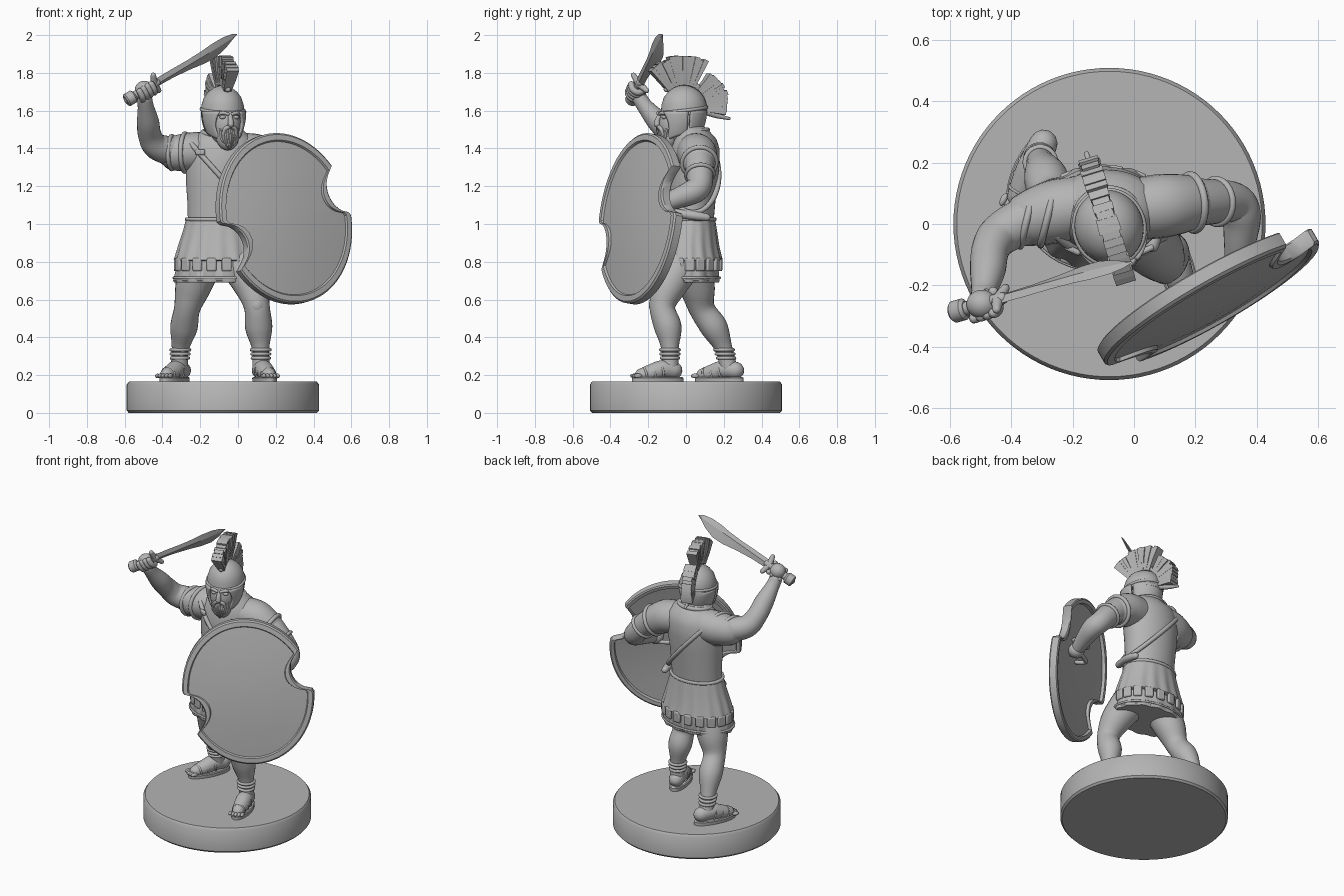
import bpy, math, random
from math import sin, cos, pi, radians
from mathutils import Vector as V, Matrix

random.seed(3)
if "Cube" in bpy.data.objects:
    bpy.data.objects.remove(bpy.data.objects["Cube"])

grey = bpy.data.materials.new("plain grey")
grey.use_nodes = True
colour = (0.46, 0.46, 0.46, 1)
grey.diffuse_color = colour
grey.node_tree.nodes["Principled BSDF"].inputs["Base Color"].default_value = colour


def finish(ob, name, angle=40):
    ob.name = name
    ob.data.materials.clear()
    ob.data.materials.append(grey)
    ob.data.shade_smooth()
    ob.data.set_sharp_from_angle(angle=radians(angle))
    return ob


def mesh(name, verts, faces, angle=40):
    me = bpy.data.meshes.new(name)
    me.from_pydata([tuple(v) for v in verts], [], faces)
    ob = bpy.data.objects.new(name, me)
    bpy.context.collection.objects.link(ob)
    return finish(ob, name, angle)


def bridge(name, rings, angle=40):
    """Closed skin through equal rings of points, capped at both ends."""
    n, m = len(rings[0]), len(rings)
    faces = [(i * n + j, i * n + (j + 1) % n, (i + 1) * n + (j + 1) % n, (i + 1) * n + j)
             for i in range(m - 1) for j in range(n)]
    faces += [tuple(reversed(range(n))), tuple(range((m - 1) * n, m * n))]
    return mesh(name, [p for r in rings for p in r], faces, angle)


def loft(name, rows, n=64, pleats=0, depth=0.0):
    """Stack of level ellipses: z, centre x, centre y, radius x, radius y."""
    rings = []
    for k, (z, cx, cy, rx, ry) in enumerate(rows):
        d = depth * k / (len(rows) - 1)
        rings.append([V((cx + (rx + d * cos(pleats * t)) * cos(t), cy + (ry + d * cos(pleats * t)) * sin(t), z))
                      for t in [2 * pi * j / n for j in range(n)]])
    return bridge(name, rings)


def limb(name, stations, n=24, steps=6):
    """Rounded tube through stations of x, y, z, radius."""
    s = [V(p) for p in stations]
    s = [s[0]] + s + [s[-1]]
    path = []
    for a, b, c, d in zip(s, s[1:], s[2:], s[3:]):
        for k in range(steps):
            t = k / steps
            path.append(0.5 * (2 * b + (c - a) * t + (2 * a - 5 * b + 4 * c - d) * t * t
                               + (3 * b - a - 3 * c + d) * t ** 3))
    path.append(s[-1])
    pts, rad = [p.to_3d() for p in path], [p[3] for p in path]
    rings, side, prev = [], None, None
    for i, p in enumerate(pts):
        tan = (pts[min(i + 1, len(pts) - 1)] - pts[max(i - 1, 0)]).normalized()
        side = tan.orthogonal().normalized() if side is None else prev.rotation_difference(tan) @ side
        prev = tan
        up = tan.cross(side)
        ends = [(0, 1)]
        if i == 0:
            ends = [(-sin(a), cos(a)) for a in (1.45, 1.0, 0.5, 0)]
        elif i == len(pts) - 1:
            ends = [(sin(a), cos(a)) for a in (0, 0.5, 1.0, 1.45)]
        for off, sc in ends:
            rings.append([p + tan * off * rad[i] + (side * cos(t) + up * sin(t)) * rad[i] * sc
                          for t in [2 * pi * j / n for j in range(n)]])
    return bridge(name, rings)


def ball(name, at, size, turn=0):
    bpy.ops.mesh.primitive_uv_sphere_add(segments=32, ring_count=20, location=at, rotation=(0, 0, turn))
    bpy.context.object.scale = size
    return finish(bpy.context.object, name)


def band(name, at, axis, major, minor, squash=1.0):
    bpy.ops.mesh.primitive_torus_add(major_segments=40, minor_segments=10, major_radius=major, minor_radius=minor,
                                     location=at, rotation=V(axis).to_track_quat('Z', 'Y').to_euler())
    bpy.context.object.scale = (1, squash, 1)
    return finish(bpy.context.object, name)


def block(name, at, size, turn):
    bpy.ops.mesh.primitive_cube_add(size=1, location=at, rotation=(0, 0, turn))
    ob = bpy.context.object
    ob.scale = size
    bpy.ops.object.transform_apply(location=False, rotation=False, scale=True)
    mod = ob.modifiers.new("bevel", 'BEVEL')
    mod.width, mod.segments = .008, 2
    return finish(ob, name)


def plate(name, surface, nu, nv, thick):
    verts = [surface(i / nu, j / nv) for i in range(nu + 1) for j in range(nv + 1)]
    w = nv + 1
    faces = [(i * w + j, i * w + j + 1, (i + 1) * w + j + 1, (i + 1) * w + j) for i in range(nu) for j in range(nv)]
    mod = mesh(name, verts, faces).modifiers.new("thickness", 'SOLIDIFY')
    mod.thickness, mod.offset = thick, 0


# Round stand
loft("stand", [(0, -.08, 0, .498, .498), (.012, -.08, 0, .509, .509), (.15, -.08, 0, .509, .509),
               (.165, -.08, 0, .498, .498)], 96)

# Torso, skirt and belt
loft("torso", [(.98, -.1, .025, .165, .118), (1.1, -.1, .03, .167, .124), (1.22, -.1, .035, .175, .132),
               (1.32, -.095, .04, .183, .138), (1.4, -.09, .045, .185, .132), (1.45, -.085, .045, .165, .116),
               (1.49, -.08, .035, .115, .09), (1.53, -.08, .01, .07, .07)])
loft("under_skirt", [(.98, -.1, .02, .165, .12), (.85, -.1, .02, .205, .145), (.7, -.1, .012, .24, .166),
                     (.69, -.1, .012, .234, .16)], 112, 14, .005)
loft("over_skirt", [(1.03, -.1, .025, .174, .128), (.97, -.1, .025, .188, .137), (.88, -.1, .02, .216, .154),
                    (.81, -.1, .02, .236, .17), (.805, -.1, .02, .226, .16)], 160, 16, .006)
band("belt", (-.1, .026, 1.025), (0, 0, 1), .17, .011, .75)
band("skirt_hem", (-.1, .013, .715), (0, 0, 1), .24, .007, .695)
for k in range(18):
    t = 2 * pi * k / 18
    block("skirt_tab", (-.1 + .23 * cos(t), .02 + .163 * sin(t), .785), (.02, .052, .07),
          math.atan2(sin(t) / .165, cos(t) / .232))
strap = [(-.1 + .18 * cos(t), .037 + .137 * sin(t), 1.26 - .2 * cos(t), .014) for t in [2 * pi * k / 32 for k in range(33)]]
limb("shoulder_strap", strap, 10, 2)
limb("scabbard", [(.06, -.07, 1.06, .022), (.085, .04, 1.045, .024), (.08, .11, 1.035, .02)])
band("collar", (-.085, .025, 1.485), (0, -.15, 1), .1, .014, .9)
for x in (-.2, .04):
    block("chest_clasp", (x, -.085, 1.38), (.055, .02, .03), radians(-25 if x < -.1 else 25))

# Legs and sandals: hip, knee, calf, ankle, and the foot's heel and toe
legs = {
    "right": [(-.2, .03, .78, .11), (-.24, .06, .66, .094), (-.27, .085, .55, .069), (-.287, .15, .45, .072),
              (-.305, .2, .34, .046), (-.31, .225, .24, .046)],
    "left": [(.02, -.03, .78, .11), (.072, -.09, .67, .092), (.1, -.125, .56, .068), (.11, -.095, .45, .072),
             (.12, -.085, .34, .046), (.122, -.085, .24, .046)]}
feet = {"right": ((-.295, .262), (-.378, .09)), "left": ((.118, -.065), (.165, -.235))}
for side, points in legs.items():
    limb(side + "_leg", points)
    ball(side + "_kneecap", V(points[2][:3]) + V((0, -.035, .01)), (.042, .036, .05))
    h, t = [V((*p, 0)) for p in feet[side]]
    d = (t - h).normalized()
    turn = math.atan2(d.y, d.x)
    limb(side + "_foot", [(*(h.xy), .225, .046), (*(h.lerp(t, .35).xy), .23, .049),
                          (*(h.lerp(t, .7).xy), .212, .046), (*(t.xy), .2, .036)])
    mid = h.lerp(t, .5)
    sole = loft(side + "_sole", [(.16, 0, 0, .14, .055), (.185, 0, 0, .14, .057), (.19, 0, 0, .134, .052)])
    sole.location, sole.rotation_euler = (mid.x, mid.y, 0), (0, 0, turn)
    for k in range(3):
        p = h.lerp(t, .4 + .25 * k)
        band(side + "_sandal_strap", (p.x, p.y, .222 - .011 * k), d + V((0, 0, -.2)), .047 - .004 * k, .006)
    for k in range(5):
        off = d.cross(V((0, 0, 1))) * (k - 2) * .019
        ball(side + "_toe", t + off + d * (.038 - .004 * abs(k - 2)) + V((0, 0, .196)), (.022, .011, .012), turn)
    for k, z in enumerate((.29, .312, .334)):
        p = V(points[5][:3]).lerp(V(points[4][:3]), (z - .24) / .1)
        band(side + "_ankle_wrap", p, (0, 0, 1), .045 + .002 * k, .009)

# Raised right arm
limb("right_arm", [(-.2, .05, 1.39, .09), (-.33, .02, 1.385, .08), (-.43, -.03, 1.41, .07), (-.467, -.08, 1.47, .062),
                   (-.477, -.15, 1.545, .058), (-.488, -.215, 1.62, .043), (-.495, -.245, 1.665, .04)])
limb("right_sleeve", [(-.18, .055, 1.385, .102), (-.26, .04, 1.38, .104), (-.33, .02, 1.375, .094)])
for k in range(2):
    band("right_sleeve_rim", (-.35 + .07 * k, .012 + .018 * k, 1.378), (1, -.25, 0), .087 + .014 * k, .012)

# Left arm bent behind the shield
limb("left_arm", [(.03, .05, 1.38, .09), (.14, .068, 1.36, .085), (.24, .072, 1.29, .075), (.325, .07, 1.2, .066),
                  (.35, .025, 1.165, .064), (.345, -.06, 1.13, .052), (.335, -.13, 1.1, .04)])
limb("left_sleeve", [(.02, .05, 1.38, .102), (.1, .06, 1.37, .104), (.17, .068, 1.335, .094)])
band("left_sleeve_rim", (.19, .07, 1.325), (1, .1, -.5), .09, .013)
band("left_arm_band", (.27, .073, 1.262), (1, .1, -1), .073, .011)
ball("left_hand", (.33, -.15, 1.095), (.05, .048, .048))

# Sword, its own axis running from pommel to tip
P, T = V((-.58, -.285, 1.66)), V((-.01, -.125, 2.0))
d = (T - P).normalized()
w = V((0, -.5, .8))
w = (w - d * w.dot(d)).normalized()
f = d.cross(w)
blade = [(.18, .026, .026, .013), (.28, .026, .03, .013), (.38, .024, .042, .013), (.47, .027, .058, .013),
         (.54, .034, .06, .012), (.61, .033, .038, .009), (.66, .022, .012, .006), (.688, .004, 0, .002)]
bridge("sword_blade", [[P + d * s + w * a, P + d * s + f * th, P + d * s - w * b, P + d * s - f * th]
                       for s, a, b, th in blade], 15)
limb("sword_grip", [(*P, .024), (*(P + d * .18), .02)], 16)
limb("sword_guard", [(*(P + d * .175 + w * .055), .014), (*(P + d * .165), .02), (*(P + d * .175 - w * .055), .014)], 14)
bridge("sword_pommel", [[P + d * s + (w * cos(t) + f * sin(t)) * r for t in [2 * pi * k / 24 for k in range(24)]]
                        for s, r in ((-.016, .028), (-.008, .036), (.03, .036), (.04, .026))])
ball("right_hand", P + d * .1, (.05, .047, .048))
for k in range(4):
    c = P + d * (.065 + .025 * k)
    limb("right_finger", [(*(c + f * s * .026 + w * h), .017) for s, h in ((1, .03), (1.5, 0), (1, -.03), (-.4, -.036))], 10, 4)

# Head, built facing forward about its own origin and then turned
before = set(bpy.data.objects)
ball("face", (0, -.035, -.07), (.085, .1, .12))
dome = [(-.02, .113, .123), (.03, .111, .121), (.07, .098, .108), (.1, .076, .085), (.122, .046, .052), (.134, .01, .012)]
loft("helmet_dome", [(z, 0, .005, a, b) for z, a, b in dome])
band("helmet_brow_band", (0, .003, .004), (0, -.12, 1), .113, .009, 1.08)
plate("helmet_back", lambda u, v: ((.108 - .022 * v * v) * cos(pi * u), .005 + (.115 - .025 * v * v) * sin(pi * u),
                                   -.11 * v), 24, 8, .014)
limb("crest_tail", [(0, .11, .0, .018), (0, .18, -.025, .014), (0, .255, -.042, .008)], 12)
for s in (-1, 1):
    def cheek(u, v):
        a = radians(28 + 62 * u + 14 * sin(pi * v) * (1 - u))
        r = .113 - .026 * v * v
        return (s * r * sin(a), -.008 - (r + .016) * cos(a), -.005 - (.15 - .04 * u) * v)
    plate("cheek_guard", cheek, 10, 10, .014)
    ball("eye", (s * .036, -.118, -.035), (.018, .012, .01))
    limb("eyebrow", [(s * .012, -.134, -.018, .009), (s * .04, -.125, -.012, .01), (s * .065, -.1, -.022, .008)], 10)
    limb("moustache", [(s * .008, -.138, -.085, .011), (s * .03, -.13, -.1, .011), (s * .036, -.12, -.14, .006)], 10)
limb("nose", [(0, -.125, -.015, .011), (0, -.142, -.05, .014), (0, -.145, -.072, .017)], 12)
ball("beard", (0, -.085, -.135), (.062, .05, .075))
for k in range(9):
    x = (k - 4) * .012
    limb("beard_lock", [(x, -.125 + abs(x) * .4, -.1, .009), (x * .9, -.135 + abs(x) * .4, -.15, .01),
                        (x * .5, -.118, -.2 + abs(x) * .6, .006)], 8, 4)
limb("crest_rail", [(0, .135 * sin(a), .01 + .14 * cos(a), .017) for a in [radians(-42 + 14 * k) for k in range(11)]], 10, 3)
for k in [*range(14), *range(16, 28)]:
    a = radians(-40 + 5 * k)
    reach = (.225 + .02 * sin((k - 15) / 12 * pi) if k > 13 else .278) + random.uniform(-.008, .008)
    half = .028 + random.uniform(-.004, .006)
    rows = []
    for r, hx, hw in ((.125, .02, .007), (.2, half, .01), (reach, half + .004, .0135)):
        c, along = V((0, r * sin(a), .01 + r * cos(a))), V((0, cos(a), -sin(a)))
        rows.append([c + V((sx * hx, 0, 0)) + along * sy * hw for sx, sy in ((-1, -1), (1, -1), (1, 1), (-1, 1))])
    bridge("crest_plume", rows, 30)
turn = Matrix.Translation((-.08, -.015, 1.6)) @ Matrix.Rotation(radians(17), 4, 'Z')
bpy.context.view_layer.update()
for ob in set(bpy.data.objects) - before:
    ob.matrix_world = turn @ ob.matrix_world

# Notched shield, with its front and back swept as one domed skin
u, v = V((.865, .5, 0)).normalized(), V((-.075, .13, .985)).normalized()
out = u.cross(v).normalized()
centre = V((.25, -.25, 1.03))


def shield_point(t, s, depth):
    lean, a, b, c, notch = t - .17, .4, .457, .425, .135
    edge = a * b / math.hypot(b * cos(lean), a * sin(lean))
    r, bite = s * edge, t - .4
    gap = notch ** 2 - (c * sin(bite)) ** 2
    if gap > 0:
        r = min(r, c * abs(cos(bite)) - math.sqrt(gap) - min(1 - s, .1) * .4)
    return centre + (u * cos(t) + v * sin(t)) * r + out * (depth + .035 * (1 - (r / edge) ** 2))


profile = [(.02, 0), (.3, 0), (.6, 0), (.9, 0), (.915, .012), (.98, .014), (1, .006), (1, -.036),
           (.98, -.042), (.93, -.042), (.92, -.024), (.6, -.024), (.3, -.024), (.02, -.024)]
bridge("shield", [[shield_point(2 * pi * j / 160, s, z) for j in range(160)] for s, z in profile], 35)
for k in (-1, 1):
    ends = [(centre + u * (.06 + .05 * x) + v * (.1 + k * .05) - out * y) for x, y in ((-1, 0), (-1, .06), (1, .06), (1, 0))]
    limb("shield_grip", [(*e, .013) for e in ends], 10)
